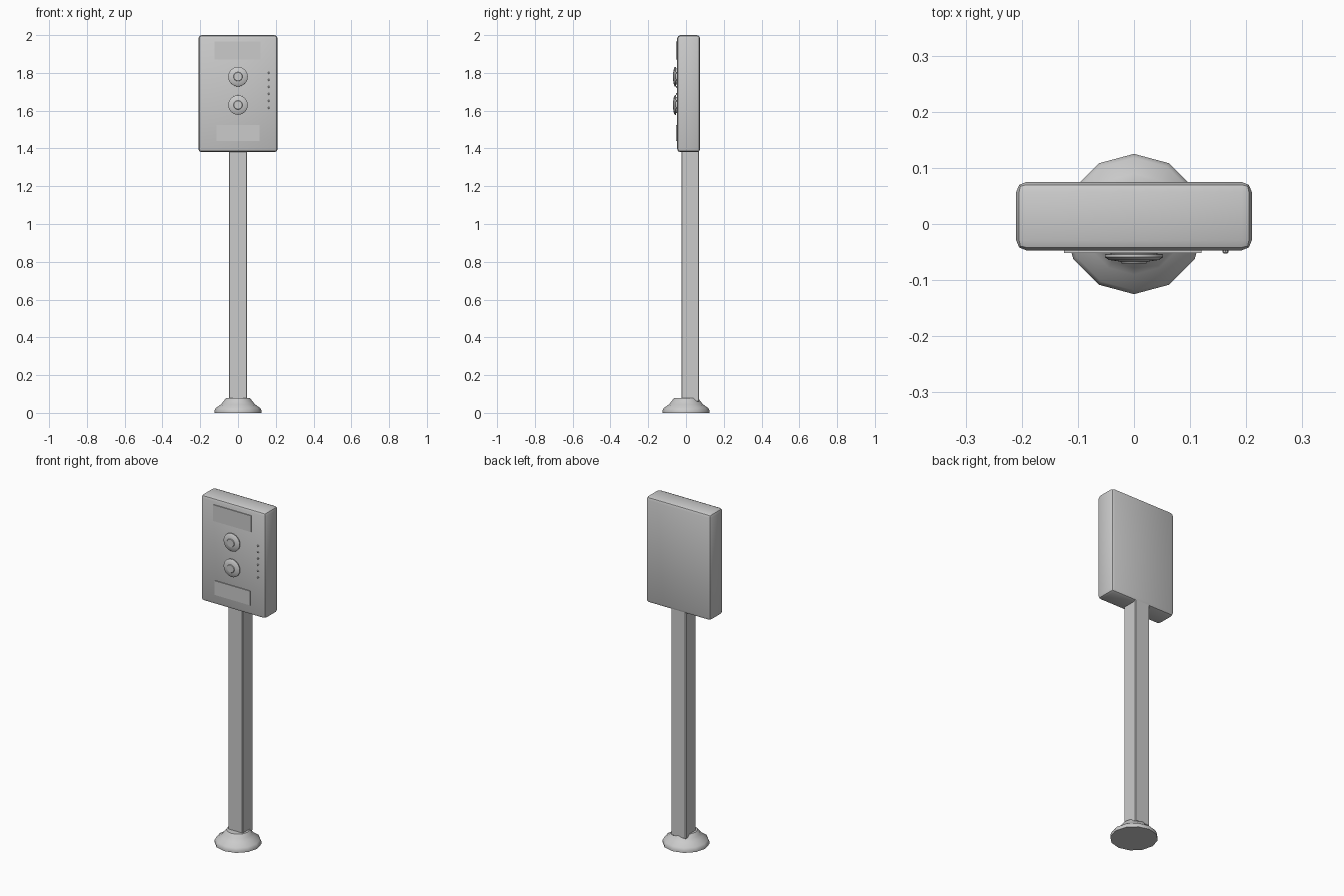
import bpy, bmesh, math
from mathutils import Matrix

if "Cube" in bpy.data.objects:
    bpy.data.objects.remove(bpy.data.objects["Cube"])

grey = bpy.data.materials.new("light_grey")
grey.diffuse_color = (0.6, 0.6, 0.6, 1)
grey.use_nodes = True
grey.node_tree.nodes["Principled BSDF"].inputs["Base Color"].default_value = grey.diffuse_color


def finish(name, bm, angle=35):
    bmesh.ops.recalc_face_normals(bm, faces=bm.faces)
    me = bpy.data.meshes.new(name)
    bm.to_mesh(me)
    bm.free()
    ob = bpy.data.objects.new(name, me)
    bpy.context.collection.objects.link(ob)
    me.materials.append(grey)
    bpy.ops.object.select_all(action='DESELECT')
    ob.select_set(True)
    bpy.context.view_layer.objects.active = ob
    bpy.ops.object.shade_smooth_by_angle(angle=math.radians(angle))
    return ob


def box(name, x, y, z, bevel=0.0, segments=2):
    """Box from (min, max) ranges, with optional rounded edges."""
    bm = bmesh.new()
    bmesh.ops.create_cube(bm, size=1)
    for v in bm.verts:
        v.co = [sum(r) / 2 + c * (r[1] - r[0]) for c, r in zip(v.co, (x, y, z))]
    if bevel:
        bmesh.ops.bevel(bm, geom=bm.edges[:], offset=bevel, segments=segments,
                        profile=0.5, affect='EDGES')
    return finish(name, bm)


def lathe(name, profile, sides, matrix=Matrix(), angle=35):
    """Closed solid of revolution from (radius, height) points."""
    bm = bmesh.new()
    rings = [[bm.verts.new((r * math.sin(2 * math.pi * i / sides),
                            r * math.cos(2 * math.pi * i / sides), h))
              for i in range(sides)] for r, h in profile]
    for a, b in zip(rings, rings[1:]):
        for i in range(sides):
            j = (i + 1) % sides
            bm.faces.new((a[i], a[j], b[j], b[i]))
    bm.faces.new(rings[0])
    bm.faces.new(rings[-1])
    bm.transform(matrix)
    return finish(name, bm, angle)


FRONT = -0.047
to_front = Matrix.Rotation(math.pi / 2, 4, 'X')   # local +z points to -y

# Flared foot and square post
lathe("base_flange", [(0.125, 0), (0.125, 0.012), (0.118, 0.026), (0.09, 0.045),
                      (0.078, 0.06), (0.062, 0.08)], 12, angle=40)
box("post", (-0.048, 0.048), (-0.025, 0.07), (0.06, 1.5), 0.004, 1)

# Rounded cabinet
box("cabinet", (-0.21, 0.21), (FRONT, 0.075), (1.38, 2.0), 0.018, 2)

# Raised label plates
box("upper_plate", (-0.125, 0.12), (FRONT - 0.005, FRONT + 0.01), (1.87, 1.965))
box("lower_plate", (-0.115, 0.115), (FRONT - 0.005, FRONT + 0.01), (1.44, 1.523))

# Two round push buttons with a stepped cap
for name, z in (("upper_button", 1.78), ("lower_button", 1.63)):
    place = Matrix.Translation((0, FRONT, z)) @ to_front
    lathe(name, [(0.042, -0.01), (0.042, 0.006), (0.052, 0.007), (0.052, 0.012),
                 (0.045, 0.017), (0.024, 0.020), (0.022, 0.023)], 24, place)

# Column of indicator studs
for i in range(6):
    place = Matrix.Translation((0.163, FRONT, 1.80 - i * 0.037)) @ to_front
    lathe(f"indicator_{i + 1}", [(0.005, -0.004), (0.005, 0.004), (0.003, 0.006)],
          8, place)
